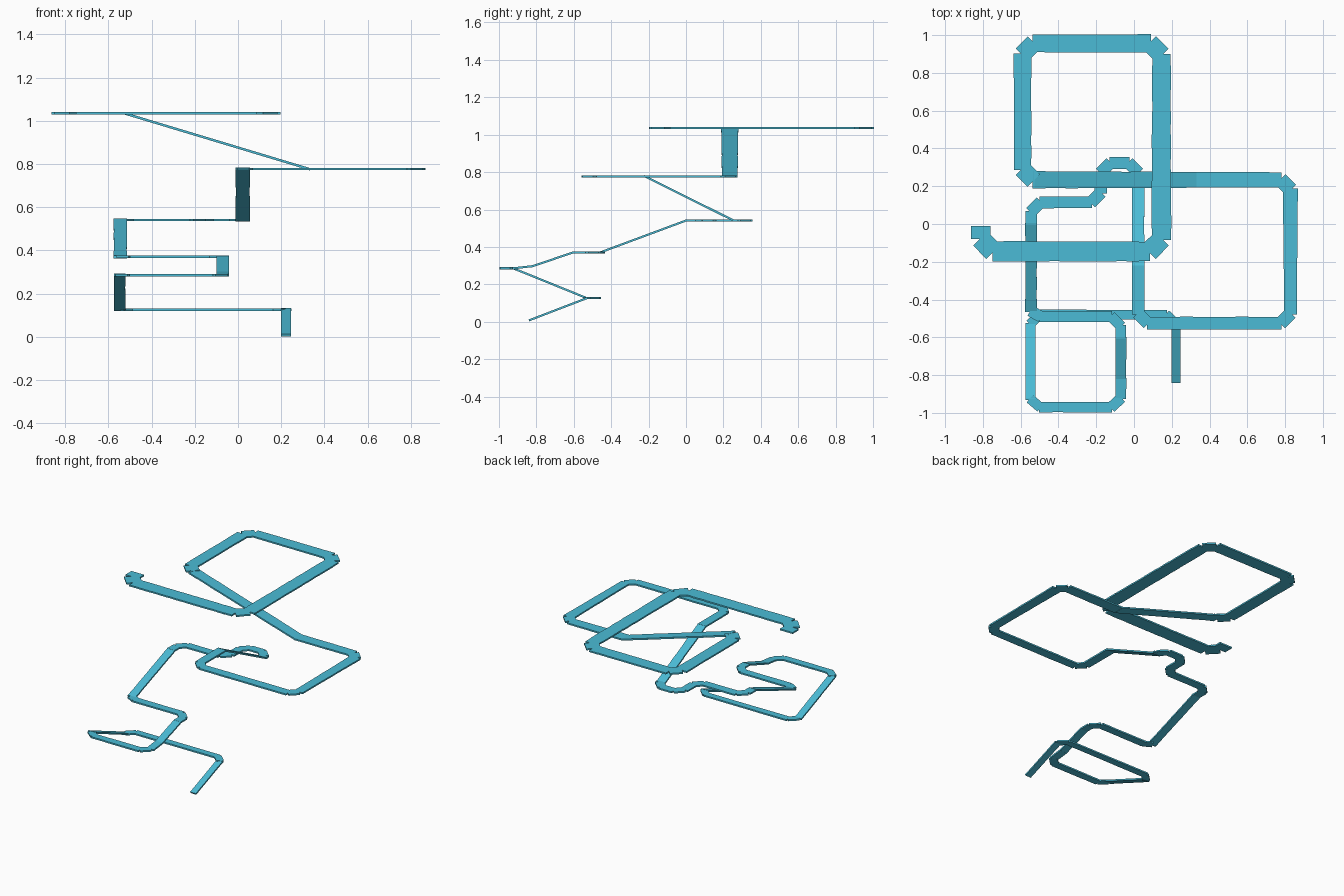
import bpy, bmesh, random
from mathutils import Vector, Matrix

random.seed(4)
THICK = 0.011
CHAMFER = 0.05

mat = bpy.data.materials.new("sky blue")
mat.diffuse_color = (0.07, 0.50, 0.67, 1)

# Walkway centre line: x, y, z, width (corners get chamfered, ramp ends do not)
route = [
    (0.222, -0.84, 0.007, 0.047), (0.222, -0.53, 0.126, 0.048),
    (0.222, -0.48, 0.126, 0.049), (-0.548, -0.48, 0.126, 0.052),
    (-0.548, -0.53, 0.126, 0.052), (-0.548, -0.925, 0.286, 0.053),
    (-0.548, -0.97, 0.286, 0.053), (-0.07, -0.97, 0.286, 0.056),
    (-0.07, -0.92, 0.286, 0.056), (-0.07, -0.82, 0.297, 0.057),
    (-0.07, -0.605, 0.370, 0.058), (-0.07, -0.49, 0.370, 0.058),
    (-0.545, -0.49, 0.370, 0.060), (-0.545, -0.46, 0.370, 0.060),
    (-0.545, 0.0, 0.541, 0.061), (-0.545, 0.115, 0.541, 0.062),
    (-0.176, 0.115, 0.541, 0.064), (-0.176, 0.323, 0.541, 0.064),
    (0.022, 0.323, 0.541, 0.064), (0.022, 0.255, 0.541, 0.064),
    (0.022, -0.22, 0.777, 0.065), (0.022, -0.525, 0.777, 0.066),
    (0.828, -0.525, 0.777, 0.068), (0.828, 0.234, 0.777, 0.078),
    (0.33, 0.234, 0.777, 0.084), (-0.53, 0.234, 1.036, 0.089),
    (-0.59, 0.234, 1.036, 0.090), (-0.59, 0.956, 1.036, 0.092),
    (0.145, 0.956, 1.036, 0.096), (0.145, -0.145, 1.036, 0.103),
    (-0.812, -0.145, 1.036, 0.106), (-0.812, -0.01, 1.036, 0.106),
]
pts = [(Vector(p[:3]), p[3]) for p in route]


def chamfered(points):
    """Cut every plan-view corner with a short diagonal."""
    out = [points[0]]
    for (a, _), (b, w), (c, _) in zip(points, points[1:], points[2:]):
        d1, d2 = b - a, c - b
        if abs(d1.xy.normalized().dot(d2.xy.normalized())) < 0.5:
            cut = CHAMFER + max(0, w - 0.08) * 0.6
            out.append((b - d1.normalized() * min(cut, d1.length * 0.95), w))
            out.append((b + d2.normalized() * min(cut, d2.length * 0.95), w))
        else:
            out.append((b, w))
    return out + [points[-1]]


def add_plank(bm, a, b, width, overlap):
    """Thin slab lying along a-b, level across its width."""
    x = (b - a).normalized()
    y = Vector((0, 0, 1)).cross(x).normalized()
    rot = Matrix((x, y, x.cross(y))).transposed().to_4x4()
    size = Matrix.Diagonal(((b - a).length + overlap, width, THICK, 1))
    bmesh.ops.create_cube(bm, size=1, matrix=Matrix.Translation((a + b) / 2) @ rot @ size)


# Walkway laid from short overlapping planks
bm = bmesh.new()
path = chamfered(pts)
for i, ((a, wa), (b, wb)) in enumerate(zip(path, path[1:])):
    n = max(1, round((b - a).length / 0.06))
    for k in range(n):
        end = (i == 0 and k == 0) or (i == len(path) - 2 and k == n - 1)
        w = (wa + (wb - wa) * (k + 0.5) / n) * random.uniform(0.98, 1.03)
        add_plank(bm, a.lerp(b, k / n), a.lerp(b, (k + 1) / n), w,
                  0.0 if end else 0.008)

me = bpy.data.meshes.new("walkway")
bm.to_mesh(me)
bm.free()
me.materials.append(mat)
obj = bpy.data.objects.new("walkway", me)
bpy.context.collection.objects.link(obj)
